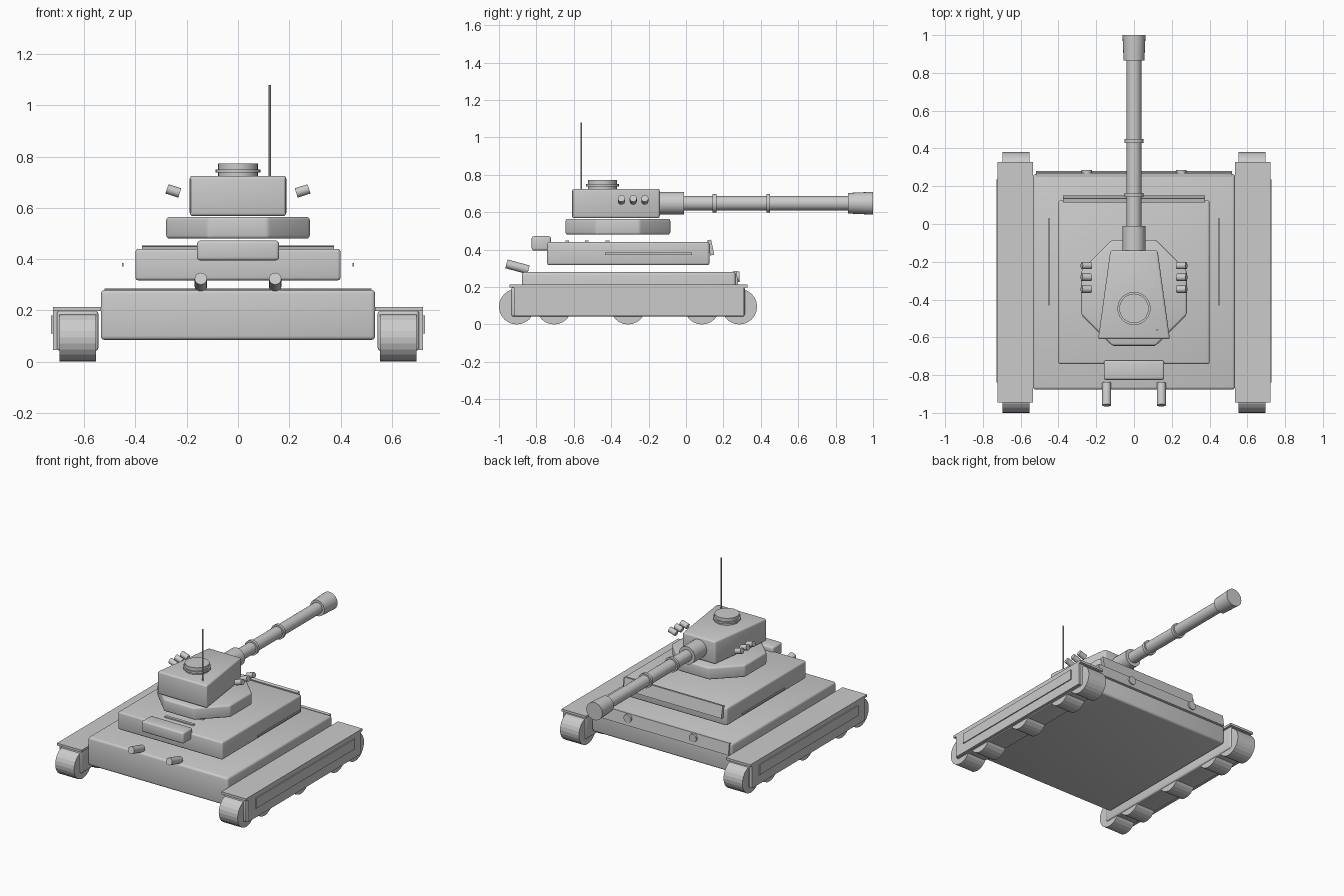
import bpy, math
from mathutils import Vector

if "Cube" in bpy.data.objects:
    bpy.data.objects.remove(bpy.data.objects["Cube"])

grey = bpy.data.materials.new("armour_grey")
grey.diffuse_color = (0.6, 0.6, 0.6, 1)
grey.use_nodes = True
grey.node_tree.nodes["Principled BSDF"].inputs["Base Color"].default_value = grey.diffuse_color


def finish(ob, bevel=0.0, smooth=False):
    ob.data.materials.append(grey)
    bpy.ops.object.select_all(action='DESELECT')
    ob.select_set(True)
    bpy.context.view_layer.objects.active = ob
    if bevel:
        m = ob.modifiers.new("bevel", 'BEVEL')
        m.width, m.segments, m.limit_method = bevel, 3, 'ANGLE'
        m.angle_limit = math.radians(40)
        bpy.ops.object.modifier_apply(modifier=m.name)
    if smooth or bevel:
        bpy.ops.object.shade_smooth_by_angle(angle=math.radians(30))
    return ob


def box(name, x, y, z, bevel=0.0, tilt=0.0):
    """Box from (min, max) ranges, optionally tilted about x."""
    bpy.ops.mesh.primitive_cube_add(size=1, location=[sum(r) / 2 for r in (x, y, z)])
    ob = bpy.context.object
    ob.name = name
    for v in ob.data.vertices:
        v.co = Vector(c * (r[1] - r[0]) for c, r in zip(v.co, (x, y, z)))
    ob.rotation_euler.x = tilt
    return finish(ob, bevel)


def rod(name, a, b, r, r2=None, sides=24, smooth=True):
    """Cylinder or cone running from point a to point b."""
    a, b = Vector(a), Vector(b)
    bpy.ops.mesh.primitive_cone_add(vertices=sides, radius1=r, radius2=r if r2 is None else r2,
                                    depth=(b - a).length, location=(a + b) / 2)
    ob = bpy.context.object
    ob.name = name
    ob.rotation_euler = (b - a).to_track_quat('Z', 'Y').to_euler()
    return finish(ob, 0, smooth)


def prism(name, outline, z0, z1, bevel):
    """Upright prism over a counter-clockwise outline."""
    n = len(outline)
    verts = [(x, y, z) for z in (z0, z1) for x, y in outline]
    faces = [list(range(n))[::-1], list(range(n, 2 * n))]
    faces += [(i, (i + 1) % n, n + (i + 1) % n, n + i) for i in range(n)]
    me = bpy.data.meshes.new(name)
    me.from_pydata(verts, [], faces)
    ob = bpy.data.objects.new(name, me)
    bpy.context.collection.objects.link(ob)
    return finish(ob, bevel)


# Hull
box("lower_hull", (-0.535, 0.535), (-0.877, 0.265), (0.085, 0.28), 0.015)
box("upper_hull", (-0.40, 0.40), (-0.742, 0.125), (0.317, 0.44), 0.012)
box("upper_bow_plate", (-0.375, 0.375), (0.121, 0.143), (0.37, 0.452), 0, math.radians(12))
box("lower_bow_plate", (-0.52, 0.52), (0.255, 0.275), (0.205, 0.285), 0, math.radians(8))
box("stowage_box", (-0.16, 0.16), (-0.825, -0.722), (0.395, 0.472), 0.012)
for y in (-0.635, -0.53, -0.42):
    box("deck_grille", (-0.11, 0.11), (y - 0.01, y + 0.01), (0.435, 0.448))

# Running gear and fittings on both sides
for s in (-1, 1):
    def sx(a, b):
        return tuple(sorted((s * a, s * b)))
    box("track_body", sx(0.545, 0.706), (-0.935, 0.315), (0.042, 0.2), 0.012)
    box("fender", sx(0.535, 0.722), (-0.945, 0.328), (0.198, 0.214))
    box("side_skirt", sx(0.704, 0.722), (-0.92, 0.31), (0.045, 0.2))
    box("skirt_strip", sx(0.72, 0.729), (-0.84, 0.235), (0.11, 0.18))
    for y in (-0.905, -0.705, -0.31, 0.085, 0.285):
        rod("road_wheel", (s * 0.553, y, 0.095), (s * 0.697, y, 0.095), 0.095, smooth=False)
    box("side_rail", sx(0.447, 0.453), (-0.432, 0.033), (0.372, 0.385))
    rod("headlight", (s * 0.25, 0.25, 0.256), (s * 0.25, 0.285, 0.256), 0.028)
    rod("exhaust", (s * 0.145, -0.842, 0.292), (s * 0.145, -0.96, 0.324), 0.024, sides=16)
    for y in (-0.22, -0.282, -0.345):
        rod("smoke_launcher", (s * 0.227, y, 0.658), (s * 0.277, y, 0.674), 0.019, sides=16)

# Turret: octagonal ring with a tapered body above it
R = 0.28 / math.cos(math.pi / 8)
octagon = [(R * math.cos((i + 0.5) * math.pi / 4), -0.364 + R * math.sin((i + 0.5) * math.pi / 4))
           for i in range(8)]
prism("turret_ring", octagon, 0.48, 0.565, 0.012)
prism("turret_body", [(-0.19, -0.61), (0.19, -0.61), (0.125, -0.14), (-0.125, -0.14)],
      0.568, 0.725, 0.012)
rod("cupola", (0, -0.447, 0.72), (0, -0.447, 0.773), 0.078)
rod("cupola_flange", (0, -0.447, 0.737), (0, -0.447, 0.75), 0.088)
rod("antenna", (0.124, -0.56, 0.715), (0.124, -0.56, 1.08), 0.005, sides=8)

# Gun, pointing along +y
G = 0.648
for name, y0, y1, r, r2 in (
        ("mantlet", -0.16, -0.01, 0.061, 0.061),
        ("barrel", -0.02, 0.90, 0.039, 0.039),
        ("barrel_band", 0.143, 0.163, 0.05, 0.05),
        ("barrel_band", 0.43, 0.45, 0.05, 0.05),
        ("muzzle", 0.865, 1.0, 0.055, 0.061)):
    rod(name, (0, y0, G), (0, y1, G), r, r2)
